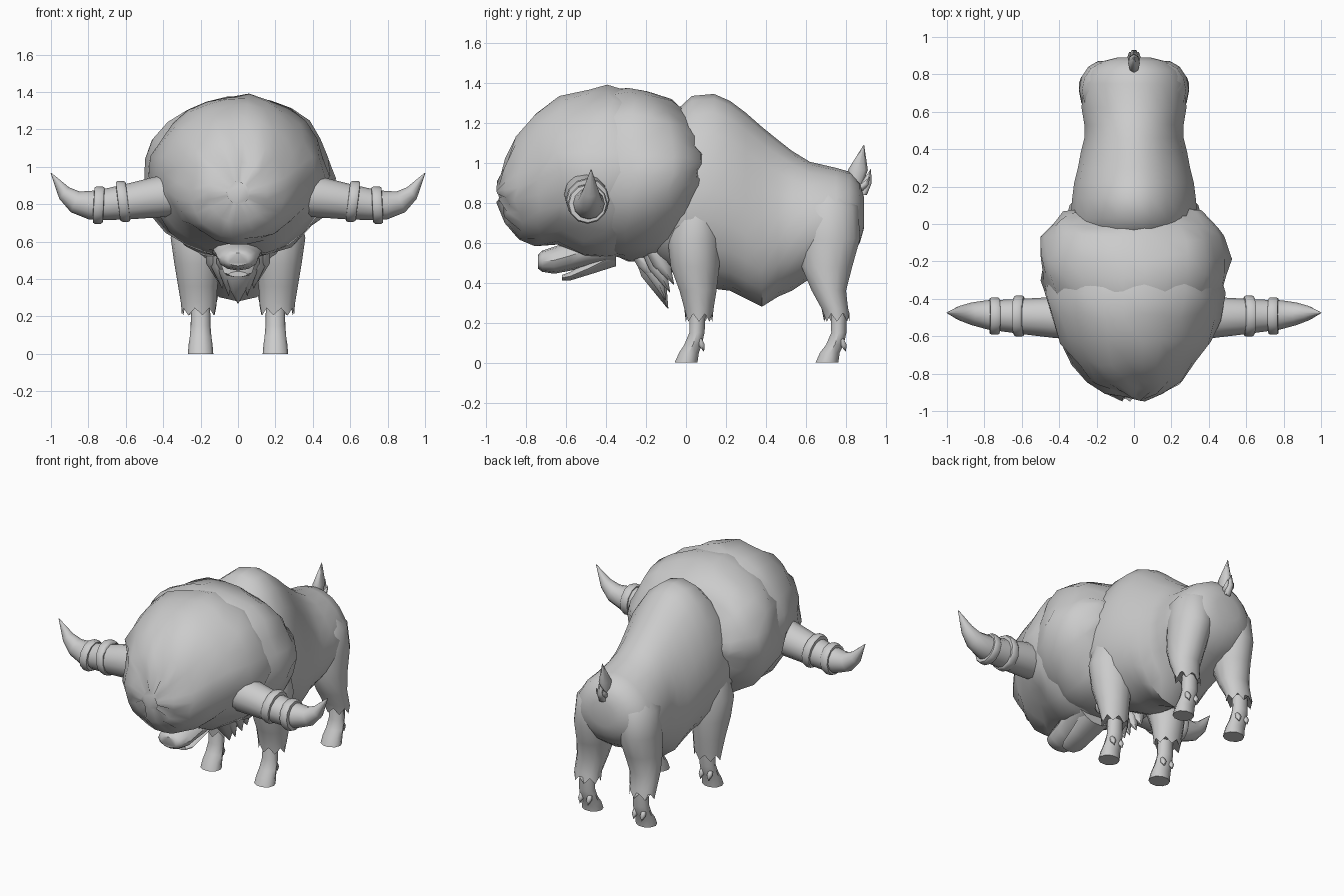
import bpy, bmesh, math, random
from mathutils import Vector

random.seed(4)


def loft(name, rings, angle=45):
    """Skin a list of point rings, cap both ends."""
    bm = bmesh.new()
    vr = [[bm.verts.new(p) for p in r] for r in rings]
    n = len(vr[0])
    for a, b in zip(vr, vr[1:]):
        for i in range(n):
            j = (i + 1) % n
            bm.faces.new((a[i], a[j], b[j], b[i]))
    bm.faces.new(vr[0])
    bm.faces.new(vr[-1])
    bmesh.ops.recalc_face_normals(bm, faces=bm.faces)
    me = bpy.data.meshes.new(name)
    bm.to_mesh(me)
    bm.free()
    ob = bpy.data.objects.new(name, me)
    bpy.context.collection.objects.link(ob)
    bpy.ops.object.select_all(action='DESELECT')
    ob.select_set(True)
    bpy.context.view_layer.objects.active = ob
    bpy.ops.object.shade_smooth_by_angle(angle=math.radians(angle))
    return ob


def along_y(sections, n=20, egg=0.0, rough=0.0):
    """Rings from (y, half width, bottom z, top z); egg narrows the top."""
    out = []
    for y, w, lo, hi in sections:
        ring = []
        for i in range(n):
            t = 2 * math.pi * i / n
            c, s = math.cos(t), math.sin(t)
            k = 1 + random.uniform(-rough, rough)
            ring.append(Vector((w * c * (1 - egg * s) * k,
                                y + random.uniform(-rough, rough) * 0.6,
                                (lo + hi) / 2 + (hi - lo) / 2 * s * k)))
        out.append(ring)
    return out


def along_z(sections, side, n=10):
    """Rings from (z, y centre, y radius, x centre, x radius)."""
    return [[Vector((side * (x + rx * math.cos(2 * math.pi * i / n)),
                     y + ry * math.sin(2 * math.pi * i / n), z))
             for i in range(n)] for z, y, ry, x, rx in sections]


def spike(name, base, tip, rx, ry, mid=0.45, n=6):
    """Tuft of hair: swollen cone from base to tip."""
    base, tip = Vector(base), Vector(tip)
    rings = []
    for t, k in ((0, 0.8), (mid, 1), (1, 0.03)):
        p = base.lerp(tip, t)
        rings.append([p + Vector((rx * k * math.cos(2 * math.pi * i / n),
                                  ry * k * math.sin(2 * math.pi * i / n), 0))
                      for i in range(n)])
    return loft(name, rings, 70)


# Body with hump, belly point and rump
loft("body", along_y([
    (-0.30, .20, .62, 1.05), (-0.12, .30, .48, 1.20), (-0.03, .33, .43, 1.28),
    (0.03, .34, .40, 1.335), (0.14, .33, .37, 1.345), (0.22, .32, .36, 1.31),
    (0.30, .30, .32, 1.25), (0.38, .285, .28, 1.18), (0.46, .265, .33, 1.115),
    (0.53, .265, .36, 1.06), (0.62, .28, .42, 1.005), (0.75, .275, .48, .975),
    (0.82, .24, .53, .955), (0.87, .17, .60, .90), (0.89, .09, .67, .83)],
    egg=0.12))

# Shaggy mane: rear mass, and front hair whose edge tucks into it
loft("mane_rear", along_y([
    (-0.55, .36, .60, 1.28), (-0.40, .45, .53, 1.35), (-0.28, .495, .50, 1.385),
    (-0.18, .505, .51, 1.365), (-0.08, .485, .56, 1.32), (0.0, .44, .66, 1.25),
    (0.055, .37, .77, 1.15), (0.085, .25, .86, 1.06)], n=26, rough=0.04))
loft("mane_front", along_y([
    (-0.93, .06, .80, .92), (-0.90, .16, .70, 1.03), (-0.84, .255, .61, 1.14),
    (-0.74, .335, .585, 1.25), (-0.63, .40, .59, 1.335), (-0.50, .45, .53, 1.37),
    (-0.38, .475, .515, 1.385), (-0.27, .46, .55, 1.35)], n=26, rough=0.035))

# Muzzle and lower jaw
loft("muzzle", along_y([
    (-0.74, .06, .47, .54), (-0.72, .09, .455, .56), (-0.66, .11, .445, .58),
    (-0.58, .118, .46, .61), (-0.48, .14, .48, .66), (-0.35, .17, .49, .72)], n=12))
loft("lower_jaw", along_y([
    (-0.62, .05, .41, .44), (-0.58, .075, .41, .455), (-0.48, .09, .44, .51),
    (-0.35, .11, .48, .60)], n=10))

# Beard tufts hanging under the chin and throat
spike("beard_centre", (0, -0.22, .56), (0, -0.09, .27), .09, .07)
for s in (-1, 1):
    for x, y, z, tx, ty, tz in (
            (.06, -.21, .56, .05, -.10, .31), (.10, -.19, .56, .085, -.08, .35),
            (.13, -.17, .56, .11, -.06, .39), (.07, -.25, .56, .06, -.14, .39)):
        spike("beard_tuft", (s * x, y, z), (s * tx, ty, tz), .05, .05)

# Legs: furry upper part with jagged hem, bare shin and hoof, dewclaw
legs = {
    "front": ([(.92, .05, .05, .17, .07), (.82, .05, .11, .19, .125),
               (.62, .04, .135, .21, .15),
               (.48, .045, .125, .215, .125), (.36, .06, .095, .215, .105),
               (.27, .065, .075, .21, .095), (.22, .065, .068, .21, .09)],
              [(.30, .06, .042, .20, .05), (.15, .055, .04, .20, .053),
               (.09, .035, .046, .20, .058), (.05, .015, .052, .20, .064),
               (.0, 0, .06, .20, .068)]),
    "rear": ([(.93, .71, .03, .09, .04), (.87, .71, .10, .12, .085),
              (.78, .715, .15, .15, .128), (.62, .72, .155, .163, .13),
              (.48, .705, .13, .178, .115),
              (.36, .715, .088, .195, .10), (.27, .745, .068, .205, .09),
              (.22, .755, .065, .205, .088)],
             [(.30, .765, .042, .20, .05), (.15, .765, .04, .20, .053),
              (.09, .745, .046, .20, .058), (.05, .72, .052, .20, .064),
              (.0, .705, .06, .20, .068)]),
}
for where, (upper, lower) in legs.items():
    for s in (-1, 1):
        rings = along_z(upper, s, 14)
        for i, p in enumerate(rings[-1]):
            p.z += 0.025 if i % 2 else -0.015
        loft(where + "_leg_fur", rings, 60)
        loft(where + "_leg_hoof", along_z(lower, s, 10))
        y = lower[2][1]
        for x in (.17, .23):
            spike(where + "_dewclaw", (s * x, y + .03, .12), (s * x, y + .055, .055), .02, .02)

# Horns: curved taper plus two raised bands
HN = 12


def horn_ring(s, x, y, z, r, tilt):
    ring = []
    for i in range(HN):
        t = 2 * math.pi * i / HN
        v = r * math.sin(t)
        ring.append(Vector((s * (x - v * math.sin(tilt)), y + r * math.cos(t),
                            z + v * math.cos(tilt))))
    return ring


for s in (-1, 1):
    loft("horn", [horn_ring(s, *p) for p in [
        (.30, -.50, .85, .11, -.1), (.42, -.50, .84, .11, -.1), (.58, -.495, .815, .096, -.08),
        (.70, -.49, .80, .085, .0), (.79, -.485, .795, .077, .1), (.87, -.48, .812, .06, .4),
        (.93, -.477, .86, .04, .7), (1.0, -.475, .967, .002, 1.0)]])
    for x, z, r, tilt in ((.615, .815, .11, -.12), (.745, .795, .10, .05)):
        loft("horn_band", [horn_ring(s, x + dx, -.492, z, r + dr, tilt) for dx, dr in
                           ((-.028, -.025), (-.026, -.006), (-.016, 0), (.016, 0),
                            (.026, -.006), (.028, -.025))], 50)

# Upright tail tuft with smaller points behind
spike("tail", (0, .84, .88), (0, .89, 1.09), .032, .05, mid=.4, n=8)
spike("tail_back_tuft", (0, .885, .84), (0, .925, .97), .026, .03)
for s in (-1, 1):
    spike("tail_side_tuft", (s * .012, .87, .86), (s * .025, .92, .93), .018, .025)
